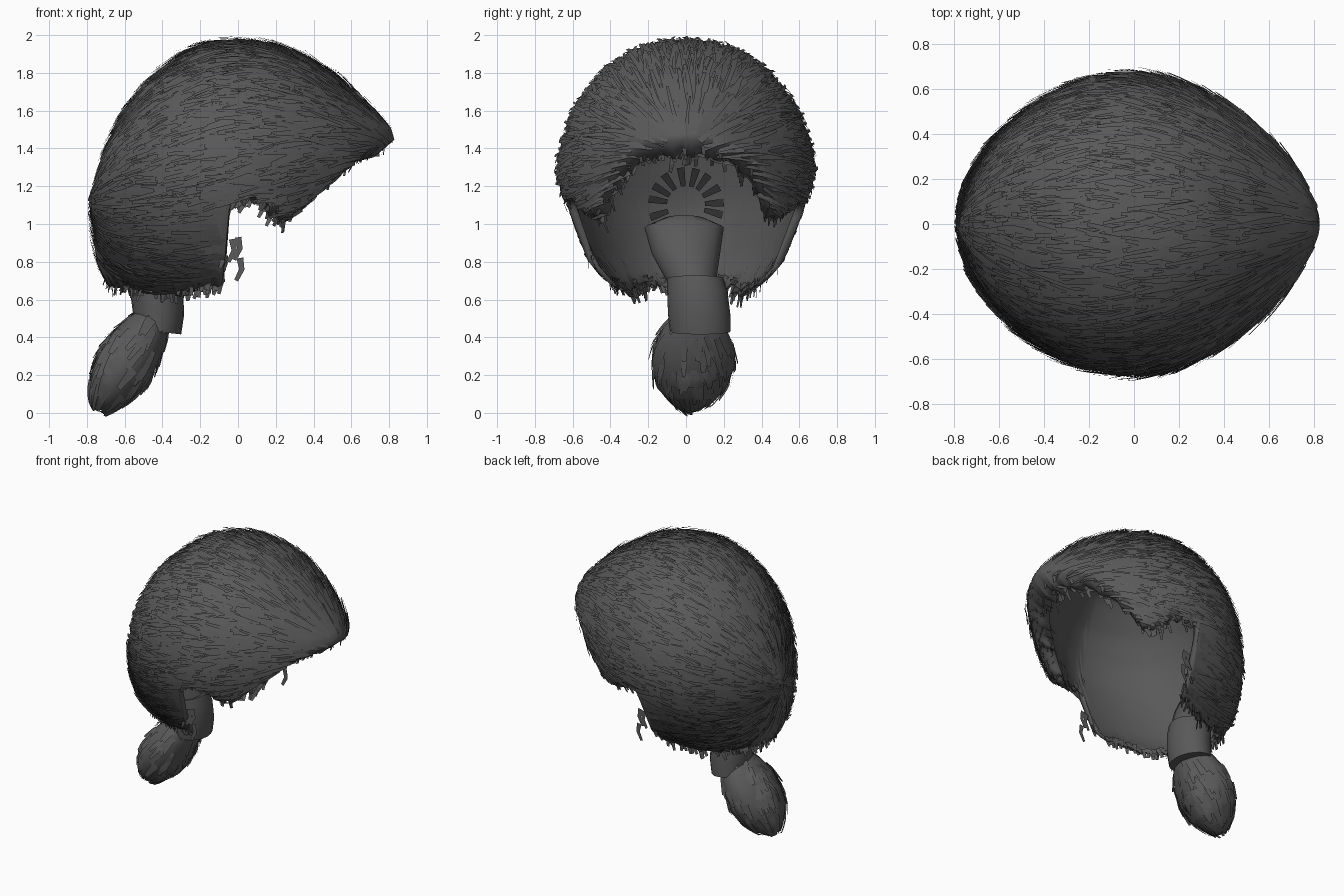
import bpy, bmesh, math, random
from mathutils import Vector
from mathutils.bvhtree import BVHTree

random.seed(4)
if "Cube" in bpy.data.objects:
    bpy.data.objects.remove(bpy.data.objects["Cube"])


def material(name, v):
    m = bpy.data.materials.new(name)
    m.use_nodes = True
    m.diffuse_color = (v, v, v, 1)
    m.node_tree.nodes["Principled BSDF"].inputs["Base Color"].default_value = (v, v, v, 1)
    return m


hair = material("charcoal hair", 0.1)
dark = material("dark roots", 0.03)


def finish(bm, name, mat, smooth=True):
    mesh = bpy.data.meshes.new(name)
    bm.to_mesh(mesh)
    bm.free()
    ob = bpy.data.objects.new(name, mesh)
    bpy.context.collection.objects.link(ob)
    mesh.materials.append(mat)
    for p in mesh.polygons:
        p.use_smooth = smooth
    return ob


def lookup(table, t):
    for (a, u), (b, v) in zip(table, table[1:]):
        if t <= b:
            return u + (v - u) * max(0, (t - a) / (b - a))
    return table[-1][1]


# Extents by depth below the crown, and hairline height by angle from the face
TOP = 1.97
SIDE = [(0, 0), (.02, .17), (.07, .3), (.17, .44), (.37, .59), (.57, .66), (.72, .67), (.97, .6), (1.17, .52), (1.25, .45), (1.35, .34)]
BACK = [(0, 0), (.02, .17), (.07, .3), (.24, .5), (.4, .61), (.57, .69), (.87, .77), (1.07, .765), (1.2, .74), (1.3, .69)]
FRONT = [(0, 0), (.02, .18), (.07, .33), (.2, .54), (.37, .73), (.46, .81), (.53, .83), (.59, .81), (.7, .75), (1, .58)]
RIM = [(0, 1.37), (25, 1.34), (37, 1.26), (48, 1.14), (58, 1.02), (70, 1.05), (75, 1.12), (93, 1.13), (96, .7), (115, .64), (145, .67), (180, .71)]


def surface(a, z):
    d, c, s = TOP - z, math.cos(a), math.sin(a)
    side = lookup(SIDE, d)
    if c > 0:
        w = min(1, max(0, (d - .1) / .3))
        return Vector((lookup(FRONT, d) * c ** (1 + .1 * w),
                       side * math.copysign(abs(s) ** (1 + .3 * w), s), z))
    return Vector((lookup(BACK, d) * c, side * s, z))


def rim(a):
    return lookup(RIM, abs(math.degrees(math.remainder(a, math.tau))))


# How far the hairline curls inward: fully round the face, barely at the nape
def curl(a):
    return min(1, max(0, (math.cos(a) + .05) / .35))


# Hair shell with a ragged hairline, a curled-under lip and an inner lining
N, ROWS = 200, 28
CORE = Vector((0, 0, 1.2))
angles = [math.tau * i / N for i in range(N)]
ragged = [rim(a) + random.uniform(-.03, .025) for a in angles]


def outer_point(i, j):
    a = angles[i]
    low = rim(a) + .08 * curl(a) + (ragged[i] - rim(a)) * (1 - curl(a))
    return surface(a, TOP - (TOP - low) * (j / ROWS) ** 1.7)


def lining_point(i, j):
    p = surface(angles[i], TOP - (TOP - ragged[i]) * (j / ROWS) ** 1.7)
    c = curl(angles[i])
    z = min(p.z, CORE.z + (p.z - CORE.z) * .92) if p.z > CORE.z and j < ROWS else p.z
    return Vector((p.x * (.93 - .12 * c), p.y * (.93 - .06 * c), z))


def skin(bm, rings, flip):
    rings = [[bm.verts.new(p) for p in r] for r in rings]
    for r, s in zip(rings, rings[1:]):
        for i in range(N):
            f = [r[i], s[i], s[(i + 1) % N], r[(i + 1) % N]]
            bm.faces.new(f[::-1] if flip else f)
    bm.faces.new(rings[0][::-1] if flip else rings[0])


def ring_of(point, j):
    return [point(i, j) for i in range(N)]


bm = bmesh.new()
lip = ring_of(lining_point, ROWS)
edge = ring_of(outer_point, ROWS)
middle = [(p + q) / 2 - Vector((0, 0, .03 * curl(a))) for p, q, a in zip(edge, lip, angles)]
skin(bm, [ring_of(outer_point, j) for j in range(1, ROWS + 1)] + [middle, lip], False)
shell_tree = BVHTree.FromBMesh(bm)
skin(bm, [ring_of(lining_point, j) for j in range(1, ROWS + 1)], True)
bmesh.ops.remove_doubles(bm, verts=bm.verts, dist=.0001)
finish(bm, "hair_shell", hair)


# Lock of hair: a flat strip through points, with outward normals and a half width
def strip(bm, pts, normals, width):
    prev = None
    for k, (p, n) in enumerate(zip(pts, normals)):
        t = (pts[min(k + 1, len(pts) - 1)] - pts[max(k - 1, 0)]).normalized()
        w = t.cross(n).normalized() * width * (1 - .6 * k / len(pts))
        pair = [bm.verts.new(p - w), bm.verts.new(p + w)]
        if prev:
            bm.faces.new((prev[0], prev[1], pair[1], pair[0]))
        prev = pair


# Comb locks over a surface from one pole of an axis to the other
def comb(bm, tree, core, axis, count, length, width, lift):
    axis = axis.normalized()
    u = Vector((0, 1, 0))
    v = axis.cross(u)
    for _ in range(count):
        th = math.acos(random.uniform(-1, 1))
        ph = random.uniform(0, math.tau)
        rise = random.uniform(.2, 1) * lift
        turn = random.uniform(-.1, .1)
        pts, normals = [], []
        for k in range(5):
            t, f = th + length * k / 4, ph + turn * k / 4
            d = axis * math.cos(t) + (u * math.cos(f) + v * math.sin(f)) * math.sin(t)
            hit = tree.ray_cast(core, d)[0]
            if hit is None or t > math.pi or (pts and (hit - pts[-1]).length > .15):
                break
            pts.append(hit + d * (.003 + rise * k / 4))
            normals.append(d)
        if len(pts) > 2:
            strip(bm, pts, normals, width * random.uniform(.6, 1.3))


bm = bmesh.new()
comb(bm, shell_tree, Vector((0, 0, 1.25)), Vector((1, 0, .16)), 3800, .36, .014, .03)
finish(bm, "combed_locks", hair)

# Loose fringe hanging from the hairline
bm = bmesh.new()
for _ in range(300):
    i = random.randrange(N)
    out = Vector((math.cos(angles[i]), math.sin(angles[i]), 0))
    p = lip[i].lerp(edge[i], random.uniform(0, .8)) + Vector((0, 0, .03))
    drop = Vector((random.uniform(-.05, .01), random.uniform(-.02, .02), -random.uniform(.04, .09)))
    strip(bm, [p, p + drop * .5, p + drop - out * .01], [out] * 3, .015)
# Stray wisps in front of the ears
for s in (-1, 1):
    for x, z in ((-.03, .92), (.0, .93), (.01, .82)):
        p = Vector((x, s * .53, z))
        strip(bm, [p, p + Vector((.01, 0, -.06)), p + Vector((-.02, 0, -.12))], [Vector((0, s, 0))] * 3, .018)
finish(bm, "fringe", hair, False)


# Tail pieces: oval rings (x, y, z, depth, half width) along a path
def tube(name, rows, sides=20):
    bm = bmesh.new()
    centres = [Vector(r[:3]) for r in rows]
    rings = []
    for k, r in enumerate(rows):
        t = centres[min(k + 1, len(rows) - 1)] - centres[max(k - 1, 0)]
        u = Vector((t.z, 0, -t.x)).normalized()
        rings.append([bm.verts.new(centres[k] + u * r[3] * math.cos(b) + Vector((0, r[4] * math.sin(b), 0)))
                      for b in (math.tau * i / sides for i in range(sides))])
    for r, s in zip(rings, rings[1:]):
        for i in range(sides):
            j = (i + 1) % sides
            bm.faces.new((r[i], r[j], s[j], s[i]))
    bm.faces.new(rings[0][::-1])
    bm.faces.new(rings[-1])
    bmesh.ops.recalc_face_normals(bm, faces=bm.faces)
    tree = BVHTree.FromBMesh(bm)
    ob = finish(bm, name, hair)
    bpy.context.view_layer.objects.active = ob
    ob.select_set(True)
    bpy.ops.object.shade_smooth_by_angle(angle=math.radians(50))
    ob.select_set(False)
    return tree


tube("tail_root", [(-.6, -.01, 1.02, .06, .12), (-.58, -.01, .98, .1, .21), (-.53, 0, .84, .13, .18),
                   (-.46, .03, .7, .13, .13), (-.42, .05, .6, .12, .13)])
tube("tail_band", [(-.44, .05, .71, .13, .15), (-.43, .06, .64, .14, .16), (-.42, .07, .52, .135, .165),
                   (-.43, .075, .43, .13, .16)])
bulb = tube("tail_bulb", [(-.43, .05, .52, .08, .11), (-.48, .045, .44, .12, .17), (-.54, .04, .35, .145, .215),
                          (-.6, .04, .25, .155, .22), (-.66, .03, .15, .135, .19), (-.71, .03, .07, .09, .12),
                          (-.735, .02, .02, .04, .05)])
bm = bmesh.new()
comb(bm, bulb, Vector((-.58, .04, .28)), Vector((.5, 0, .85)), 160, .5, .022, .02)
finish(bm, "tail_locks", hair)

# Dark parted roots fanned over the inner back wall
bm = bmesh.new()
for i in range(10):
    b = math.radians(-18 + 24 * i + random.uniform(-4, 4))
    pts = []
    for r in (.1, .15, .2):
        hit = shell_tree.ray_cast(Vector((0, r * math.cos(b), 1.1 + r * math.sin(b))), Vector((-1, 0, 0)))[0]
        pts.append(Vector((hit.x * .91, hit.y, hit.z)))
    strip(bm, pts[::-1], [Vector((1, 0, 0))] * 3, .021)
finish(bm, "parted_roots", dark, False)
